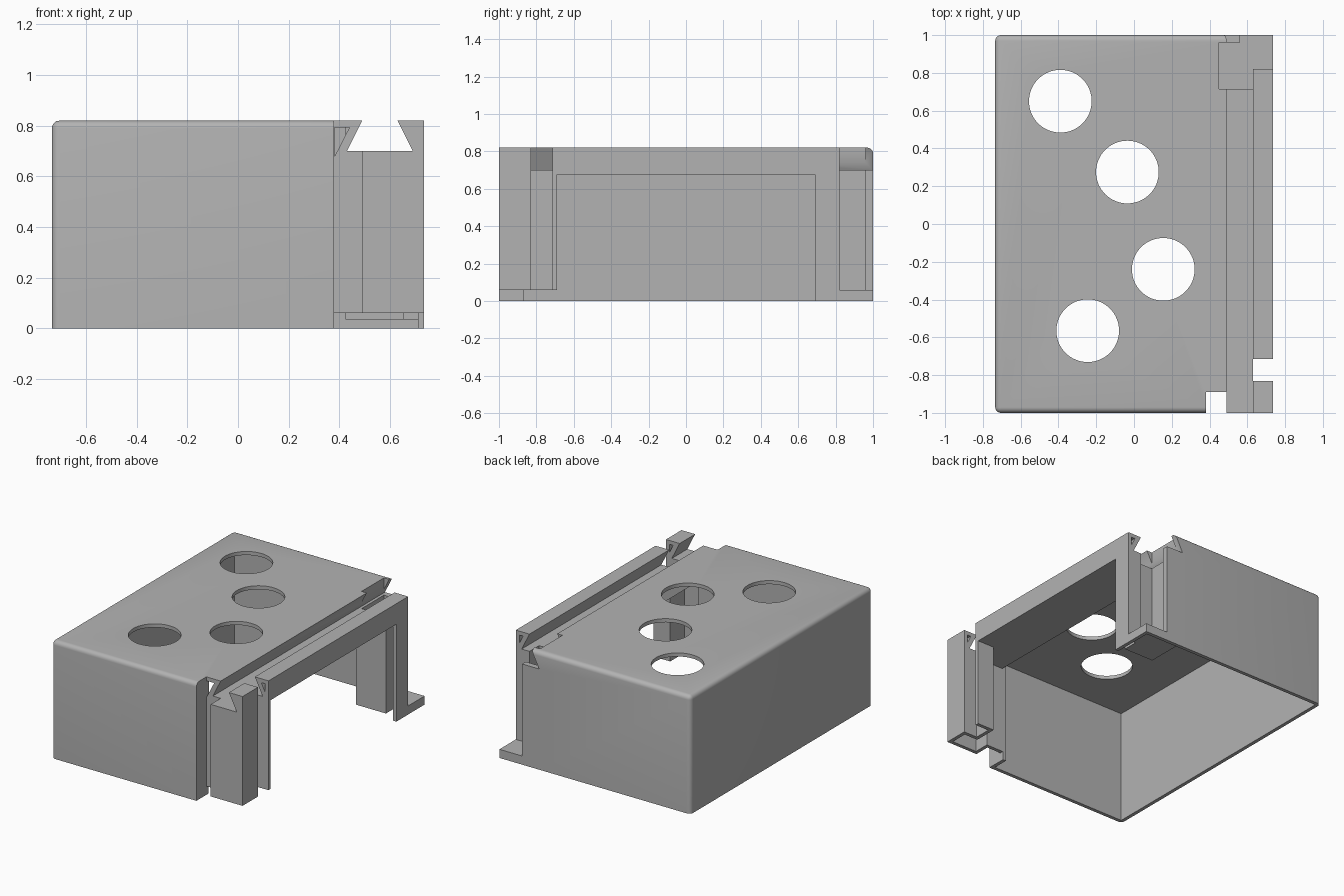
import bpy
import bmesh

old = bpy.data.objects.get("Cube")
if old:
    bpy.data.objects.remove(old, do_unlink=True)

W, L, H = 0.735, 1.0, 0.82   # half width, half length, height
T = 0.025                    # wall thickness


def prism(name, pts, lo, hi, axis="z"):
    """Extrude a 2D outline along z, or an (x, z) outline along y."""
    bm = bmesh.new()
    put = (lambda p: (p[0], p[1], lo)) if axis == "z" else (lambda p: (p[0], lo, p[1]))
    face = bm.faces.new([bm.verts.new(put(p)) for p in pts])
    ext = bmesh.ops.extrude_face_region(bm, geom=[face])
    move = (0, 0, hi - lo) if axis == "z" else (0, hi - lo, 0)
    verts = [v for v in ext["geom"] if isinstance(v, bmesh.types.BMVert)]
    bmesh.ops.translate(bm, verts=verts, vec=move)
    bmesh.ops.recalc_face_normals(bm, faces=bm.faces)
    mesh = bpy.data.meshes.new(name)
    bm.to_mesh(mesh)
    bm.free()
    obj = bpy.data.objects.new(name, mesh)
    bpy.context.scene.collection.objects.link(obj)
    return obj


def box(name, x0, x1, y0, y1, z0, z1):
    return prism(name, [(x0, y0), (x1, y0), (x1, y1), (x0, y1)], z0, z1)


def combine(obj, tool, operation="DIFFERENCE"):
    """Apply a boolean and discard the tool."""
    mod = obj.modifiers.new("cut", "BOOLEAN")
    mod.operation, mod.solver, mod.object = operation, "EXACT", tool
    with bpy.context.temp_override(object=obj, active_object=obj):
        bpy.ops.object.modifier_apply(modifier=mod.name)
    bpy.data.objects.remove(tool, do_unlink=True)


# Outer body with interlocking front post and rear pocket
body = prism("cover_body", [
    (-W, -L), (0.38, -L), (0.38, -0.89), (0.49, -0.89), (0.49, -L),
    (W, -L), (W, -0.83), (0.63, -0.83), (0.63, -0.715), (W, -0.715),
    (W, 0.82), (0.63, 0.82), (0.63, 0.715), (0.45, 0.715),
    (0.45, 0.96), (0.56, 0.96), (0.56, L), (-W, L)], 0, H)

# Rounded left corners and rounded lid edges
bm = bmesh.new()
bm.from_mesh(body.data)


def rounded(edge):
    a, b = (v.co for v in edge.verts)
    mid = (a + b) / 2
    if abs(a.z - b.z) > 0.1:
        return mid.x < -0.7
    return mid.z > 0.8 and (mid.x < -0.7 or (abs(mid.y) > 0.99 and mid.x < 0.3))


bmesh.ops.bevel(bm, geom=[e for e in bm.edges if rounded(e)], offset=0.03,
                offset_type="OFFSET", segments=5, profile=0.5, affect="EDGES")
bm.to_mesh(body.data)
bm.free()

# Rear foot plate under the pocket
combine(body, box("foot", 0.43, W, 0.70, L, 0, 0.06), "UNION")

# Hollow interior, leaving a sheet around the dovetail channel
cavity = prism("cavity", [
    (T - W, T - L), (0.355, T - L), (0.355, -0.865), (0.515, -0.865),
    (0.515, T - L), (W - T, T - L), (W - T, -0.855), (0.605, -0.855),
    (0.605, -0.69), (W - T, -0.69), (W - T, 0.795), (0.655, 0.795),
    (0.655, 0.69), (0.425, 0.69), (0.425, L - T), (T - W, L - T)], -0.2, H - T)
combine(cavity, prism("channel_sheet", [
    (0.385, 0.677), (0.735, 0.677), (0.66, 0.83), (0.46, 0.83)], -1.2, 1.2, "y"))
combine(body, cavity)

# Dovetail channel along the top
combine(body, prism("channel", [
    (0.43, 0.70), (0.69, 0.70), (0.62, 0.84), (0.50, 0.84)], -1.2, 1.2, "y"))

# Side opening, raised front post, hollow foot
combine(body, box("side_opening", 0.62, 0.9, -0.69, 0.69, -0.1, 0.677))
combine(body, box("post_clearance", 0.38, 0.9, -1.1, -0.685, -0.1, 0.06))
combine(body, box("foot_hollow", 0.40, W - T, 0.68, L - T, -0.1, 0.035))

# Triangular hollows open at the ends of the channel lips
combine(body, prism("lip_hollow", [
    (0.708, 0.735), (0.708, 0.793), (0.68, 0.793)], -0.97, 1.1, "y"))
combine(body, prism("lid_hollow", [
    (0.382, 0.68), (0.44, 0.793), (0.382, 0.793)], -0.95, -0.85, "y"))

# Round holes through the lid
for x, y in [(-0.39, 0.65), (-0.035, 0.275), (0.155, -0.24), (-0.245, -0.565)]:
    bpy.ops.mesh.primitive_cylinder_add(vertices=64, radius=0.166, depth=0.3,
                                        location=(x, y, H))
    combine(body, bpy.context.object)

# Plain grey finish
grey = bpy.data.materials.new("plain_grey")
grey.use_nodes = True
colour = (0.45, 0.45, 0.45, 1)
grey.diffuse_color = colour
grey.node_tree.nodes["Principled BSDF"].inputs["Base Color"].default_value = colour
body.data.materials.clear()
body.data.materials.append(grey)
for p in body.data.polygons:
    p.material_index = 0

bpy.ops.object.select_all(action="DESELECT")
body.select_set(True)
bpy.context.view_layer.objects.active = body
bpy.ops.object.shade_smooth_by_angle(angle=0.5)
